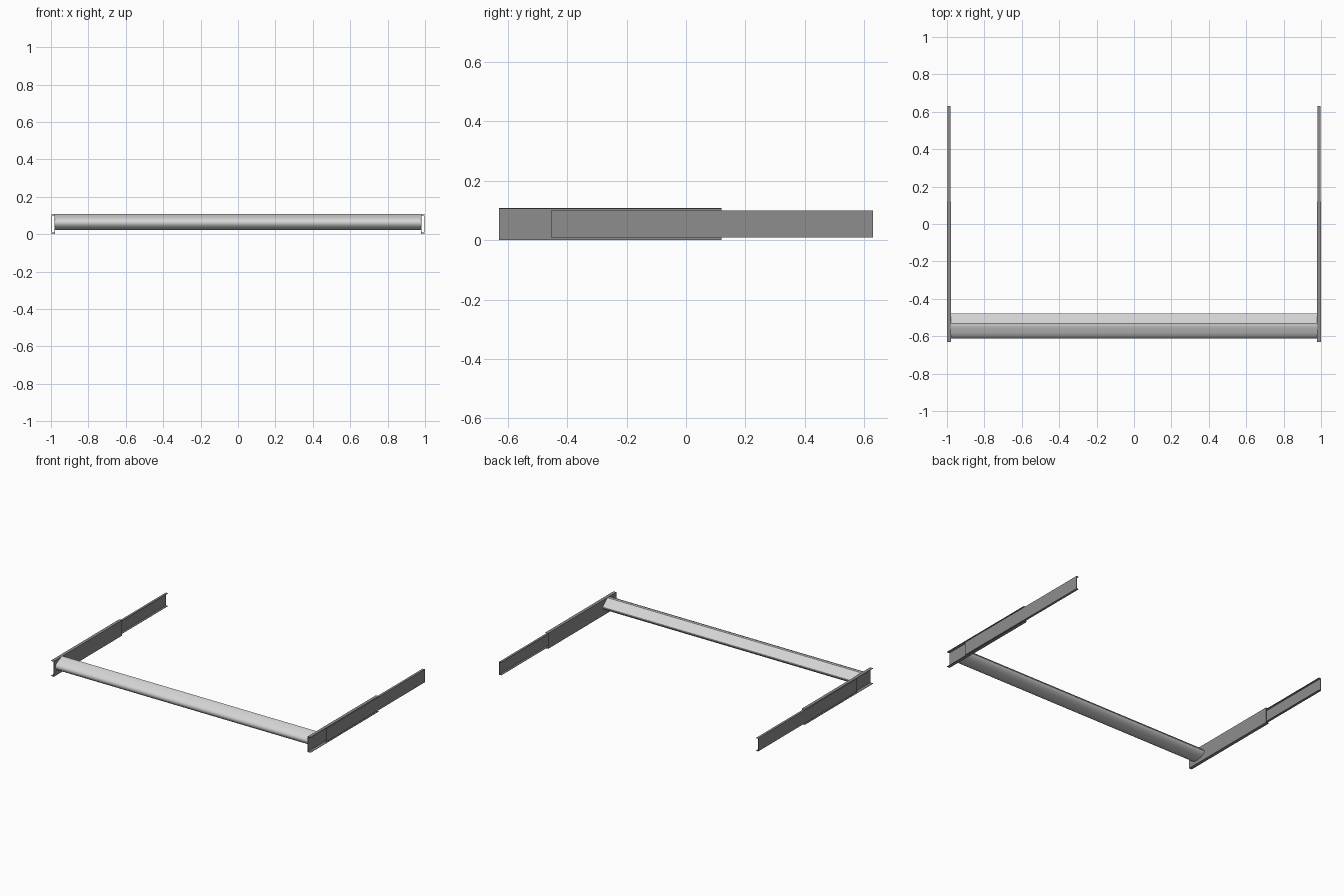
import bpy

if "Cube" in bpy.data.objects:
    bpy.data.objects.remove(bpy.data.objects["Cube"])


def material(name, value):
    m = bpy.data.materials.new(name)
    m.diffuse_color = (value, value, value, 1)
    m.use_nodes = True
    m.node_tree.nodes["Principled BSDF"].inputs["Base Color"].default_value = m.diffuse_color
    return m


RAIL = material("dark grey metal", 0.27)
BAR = material("light grey metal", 0.66)


def extrude(name, profile, axis, a, b, mat):
    """Extrude a closed 2D profile along x (profile = y,z) or y (profile = x,z)."""
    n = len(profile)
    verts = []
    for t in (a, b):
        for u, z in profile:
            verts.append((t, u, z) if axis == "x" else (u, t, z))
    faces = [(i, (i + 1) % n, n + (i + 1) % n, n + i) for i in range(n)]
    faces += [tuple(range(n))[::-1], tuple(range(n, 2 * n))]
    mesh = bpy.data.meshes.new(name)
    mesh.from_pydata(verts, [], faces)
    mesh.materials.append(mat)
    obj = bpy.data.objects.new(name, mesh)
    bpy.context.collection.objects.link(obj)
    # consistent outward normals
    bpy.ops.object.select_all(action="DESELECT")
    obj.select_set(True)
    bpy.context.view_layer.objects.active = obj
    bpy.ops.object.mode_set(mode="EDIT")
    bpy.ops.mesh.select_all(action="SELECT")
    bpy.ops.mesh.normals_make_consistent(inside=False)
    bpy.ops.object.mode_set(mode="OBJECT")
    return obj


def channel(web, lip, z0, z1, t):
    """C-shaped section with its web at x=web and flanges reaching x=lip."""
    inner = web + (t if lip > web else -t)
    return [(web, z0), (lip, z0), (lip, z0 + t), (inner, z0 + t),
            (inner, z1 - t), (lip, z1 - t), (lip, z1), (web, z1)]


# Telescoping side rails: outer channel opens outward, sliding channel opens inward
for side, s in (("left", -1), ("right", 1)):
    outer = channel(0.978 * s, 1.0 * s, 0.0, 0.108, 0.003)
    extrude(side + "_outer_rail", outer, "y", -0.63, 0.12, RAIL)
    slide = channel(0.998 * s, 0.982 * s, 0.009, 0.1, 0.003)
    extrude(side + "_sliding_rail", slide, "y", -0.455, 0.63, RAIL)

# Front cross bar: flat back slope, rounded belly and nose
profile = [(-0.532, 0.107), (-0.479, 0.062), (-0.478, 0.057), (-0.481, 0.050),
           (-0.490, 0.042), (-0.503, 0.034), (-0.518, 0.028), (-0.535, 0.024),
           (-0.553, 0.0225), (-0.570, 0.024), (-0.585, 0.029), (-0.598, 0.037),
           (-0.607, 0.047), (-0.612, 0.059), (-0.610, 0.070), (-0.603, 0.079),
           (-0.592, 0.087), (-0.579, 0.094), (-0.565, 0.099),
           (-0.555, 0.1035), (-0.544, 0.1065)]
extrude("cross_bar", profile, "x", -0.978, 0.978, BAR)
bpy.ops.object.shade_smooth_by_angle(angle=0.6)
